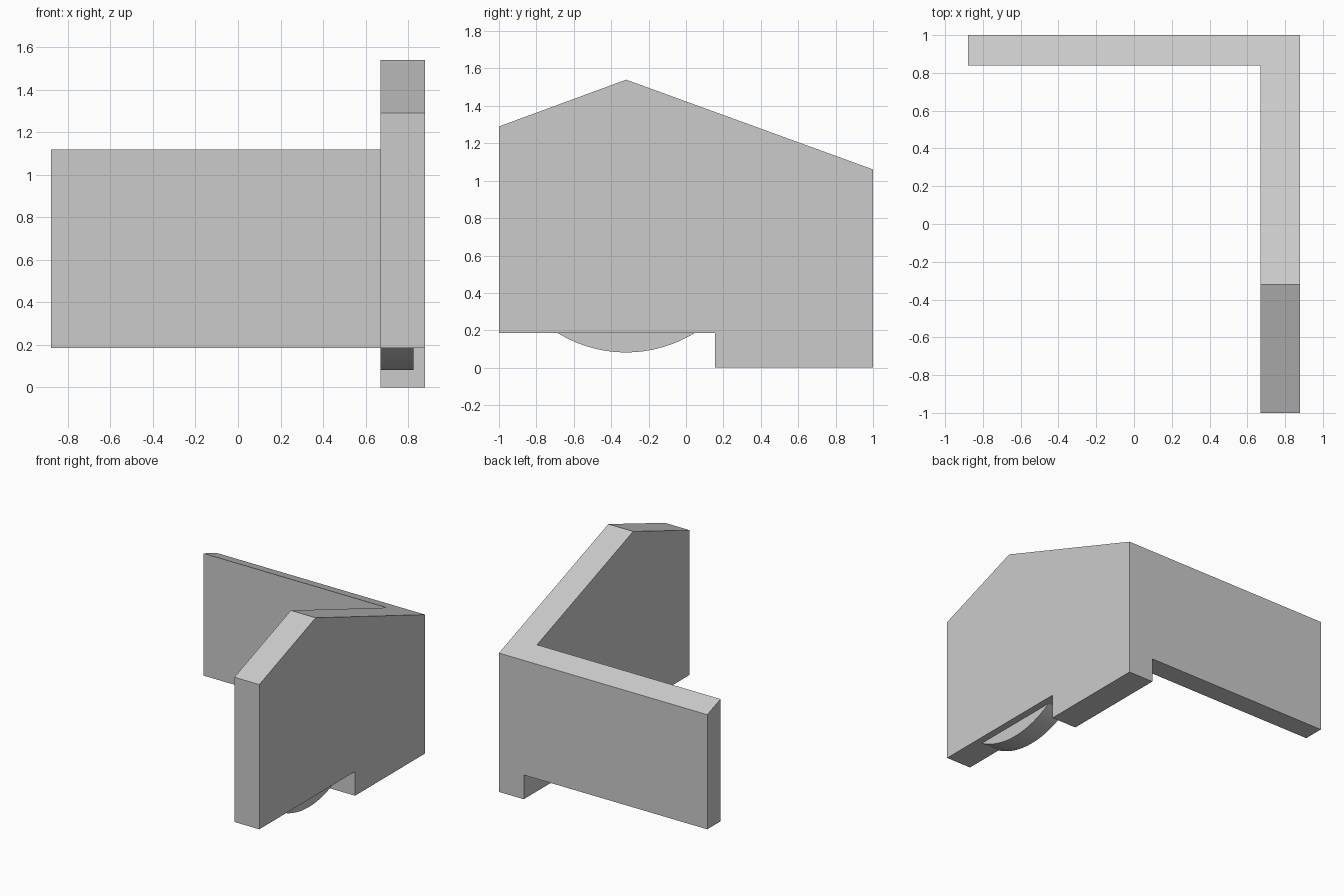
import bpy
import bmesh
import math

cube = bpy.data.objects.get("Cube")
if cube:
    bpy.data.objects.remove(cube, do_unlink=True)

# Single plain finish
GREY = (0.6, 0.6, 0.6, 1)
grey = bpy.data.materials.new("light_grey")
grey.use_nodes = True
grey.diffuse_color = GREY
grey.node_tree.nodes["Principled BSDF"].inputs["Base Color"].default_value = GREY


def extrude_profile(name, profile, x0, x1):
    """Extrude a (y, z) outline along x into a closed solid."""
    bm = bmesh.new()
    face = bm.faces.new([bm.verts.new((x0, y, z)) for y, z in profile])
    result = bmesh.ops.extrude_face_region(bm, geom=[face])
    moved = [v for v in result["geom"] if isinstance(v, bmesh.types.BMVert)]
    bmesh.ops.translate(bm, verts=moved, vec=(x1 - x0, 0, 0))
    bmesh.ops.recalc_face_normals(bm, faces=bm.faces)
    mesh = bpy.data.meshes.new(name)
    bm.to_mesh(mesh)
    bm.free()
    mesh.materials.append(grey)
    obj = bpy.data.objects.new(name, mesh)
    bpy.context.collection.objects.link(obj)
    return obj


LEFT, INNER, OUTER = -0.88, 0.67, 0.88
BASE, EAVE, RIDGE = 0.185, 1.06, 1.54
RIDGE_Y, BACK_FACE = -0.32, 0.84
slope = (RIDGE - EAVE) / (1 - RIDGE_Y)

# Gabled side wall with its deeper rear foot
extrude_profile("side_wall", [
    (-1, BASE), (0.155, BASE), (0.155, 0), (1, 0),
    (1, EAVE), (RIDGE_Y, RIDGE), (-1, 1.29)], INNER, OUTER)

# Back wall, its top following the rear slope
extrude_profile("back_wall", [
    (BACK_FACE, BASE), (1, BASE), (1, EAVE),
    (BACK_FACE, EAVE + slope * (1 - BACK_FACE))], LEFT, INNER)

# Curved rocker beneath the side wall, a circular segment
half, drop, steps = 0.365, 0.103, 32
radius = (half ** 2 + drop ** 2) / (2 * drop)
sweep = math.asin(half / radius)
angles = [sweep * (2 * i / steps - 1) for i in range(steps + 1)]
rocker = extrude_profile("curved_rocker", [
    (RIDGE_Y + radius * math.sin(a), BASE - drop + radius * (1 - math.cos(a)))
    for a in angles], INNER, 0.825)
bpy.ops.object.select_all(action="DESELECT")
rocker.select_set(True)
bpy.context.view_layer.objects.active = rocker
bpy.ops.object.shade_smooth_by_angle(angle=math.radians(20))
